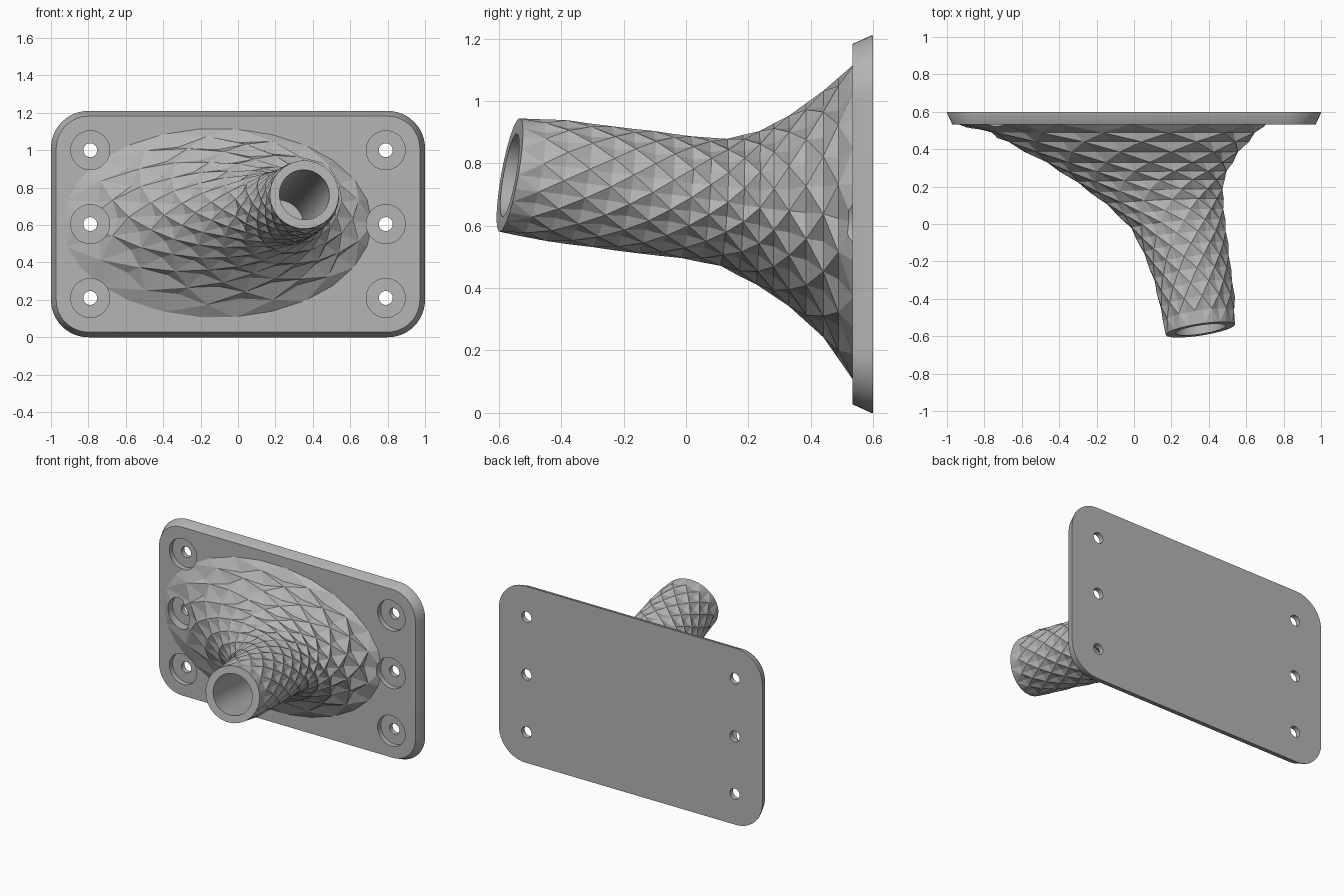
import bpy, bmesh
from math import sin, cos, pi
from mathutils import Vector

if "Cube" in bpy.data.objects:
    bpy.data.objects.remove(bpy.data.objects["Cube"])

grey = bpy.data.materials.new("plain grey")
grey.use_nodes = True
grey.diffuse_color = (0.46, 0.46, 0.46, 1)
grey.node_tree.nodes["Principled BSDF"].inputs["Base Color"].default_value = grey.diffuse_color


def finish(bm, name):
    bmesh.ops.recalc_face_normals(bm, faces=bm.faces)
    mesh = bpy.data.meshes.new(name)
    bm.to_mesh(mesh)
    bm.free()
    mesh.materials.append(grey)
    obj = bpy.data.objects.new(name, mesh)
    bpy.context.collection.objects.link(obj)
    return obj


def cut(targets, start, end, radius):
    """Drill a round hole from start to end, then drop the cutter."""
    start, end = Vector(start), Vector(end)
    axis = end - start
    bpy.ops.mesh.primitive_cylinder_add(vertices=48, radius=radius, depth=axis.length,
                                        location=(start + end) / 2,
                                        rotation=axis.to_track_quat("Z", "Y").to_euler())
    cutter = bpy.context.object
    cutter.name = "hole_cutter"
    cutter.hide_render = True
    cutter.data.materials.append(grey)
    for target in targets:
        mod = target.modifiers.new("hole", "BOOLEAN")
        mod.operation = "DIFFERENCE"
        mod.solver = "EXACT"
        mod.object = cutter
        bpy.context.view_layer.objects.active = target
        bpy.ops.object.modifier_apply(modifier=mod.name)
    bpy.data.objects.remove(cutter)


# Wall plate: rounded rectangle with a bevelled front rim
HEIGHT, BACK, FRONT, CORNER = 1.21, 0.6, 0.533, 0.2
MID = HEIGHT / 2


def plate_ring(bm, y, inset):
    r = CORNER - inset
    ring = []
    for q, (sx, sz) in enumerate([(1, 1), (-1, 1), (-1, -1), (1, -1)]):
        for i in range(13):
            a = (q + i / 12) * pi / 2
            ring.append(bm.verts.new((sx * (1 - CORNER) + r * cos(a), y,
                                      MID + sz * (MID - CORNER) + r * sin(a))))
    return ring


def bridge(bm, a, b):
    for i in range(len(a)):
        j = (i + 1) % len(a)
        bm.faces.new((a[i], a[j], b[j], b[i]))


bm = bmesh.new()
rings = [plate_ring(bm, BACK, 0), plate_ring(bm, BACK - 0.006, 0), plate_ring(bm, FRONT, 0.028)]
for a, b in zip(rings, rings[1:]):
    bridge(bm, a, b)
bm.faces.new(rings[0])
bm.faces.new(rings[-1])
plate = finish(bm, "wall_plate")

# Flared arm sections: depth, left and right extent, bottom and top extent
SECTIONS = [
    (-0.565, 0.17, 0.54, 0.58, 0.945),
    (-0.42, 0.14, 0.54, 0.55, 0.94),
    (-0.27, 0.105, 0.52, 0.53, 0.92),
    (-0.13, 0.05, 0.505, 0.51, 0.905),
    (0.0, -0.02, 0.49, 0.495, 0.888),
    (0.12, -0.15, 0.48, 0.47, 0.88),
    (0.23, -0.31, 0.485, 0.41, 0.905),
    (0.33, -0.48, 0.53, 0.34, 0.955),
    (0.44, -0.69, 0.615, 0.24, 1.035),
    (0.537, -0.95, 0.72, 0.1, 1.12),
]
SIDES, PIT = 26, 0.075
TILT_X, TILT_Z = 0.15, 0.175

levels = []
for a, b in zip(SECTIONS, SECTIONS[1:]):
    levels += [a, [(u + v) / 2 for u, v in zip(a, b)]]
levels.append(SECTIONS[-1])

bm = bmesh.new()
rings = []
for k, (y, x0, x1, z0, z1) in enumerate(levels):
    tilt = min(1, max(0, (0.3 - y) / 0.6))
    is_end = k in (0, len(levels) - 1)
    ring = []
    for i in range(SIDES):
        a = 2 * pi * i / SIDES
        scale = 1 - PIT if (i + k) % 2 and not is_end else 1
        dx = (x1 - x0) / 2 * cos(a) * scale
        dz = (z1 - z0) / 2 * sin(a) * scale
        ring.append(bm.verts.new(((x0 + x1) / 2 + dx,
                                  y + tilt * (TILT_X * dx + TILT_Z * dz),
                                  (z0 + z1) / 2 + dz)))
    rings.append(ring)

# Split every cell from peak to peak, giving the diamond facets
for k, (a, b) in enumerate(zip(rings, rings[1:])):
    for i in range(SIDES):
        j = (i + 1) % SIDES
        if (i + k) % 2 == 0:
            bm.faces.new((a[i], a[j], b[j]))
            bm.faces.new((a[i], b[j], b[i]))
        else:
            bm.faces.new((a[i], a[j], b[i]))
            bm.faces.new((a[j], b[j], b[i]))
bm.faces.new(rings[0])
bm.faces.new(rings[-1])
arm = finish(bm, "faceted_arm")

# Blind bore down the arm
mouth = Vector((0.355, -0.565, 0.762))
inward = Vector((-TILT_X, 1, -TILT_Z))
cut([arm], mouth - inward * 0.1, mouth + inward * 0.92, 0.135)

# Counterbored screw holes, three on each side
for x in (-0.79, 0.79):
    for z in (MID - 0.395, MID, MID + 0.395):
        cut([plate, arm], (x, 0.2, z), (x, 0.567, z), 0.104)
        cut([plate], (x, 0.3, z), (x, 0.7, z), 0.037)

# Smooth the rounded corners and holes, keep the facets crisp
for obj, angle in ((plate, 0.5), (arm, 0.14)):
    bpy.ops.object.select_all(action="DESELECT")
    obj.select_set(True)
    bpy.context.view_layer.objects.active = obj
    bpy.ops.object.shade_smooth_by_angle(angle=angle)
